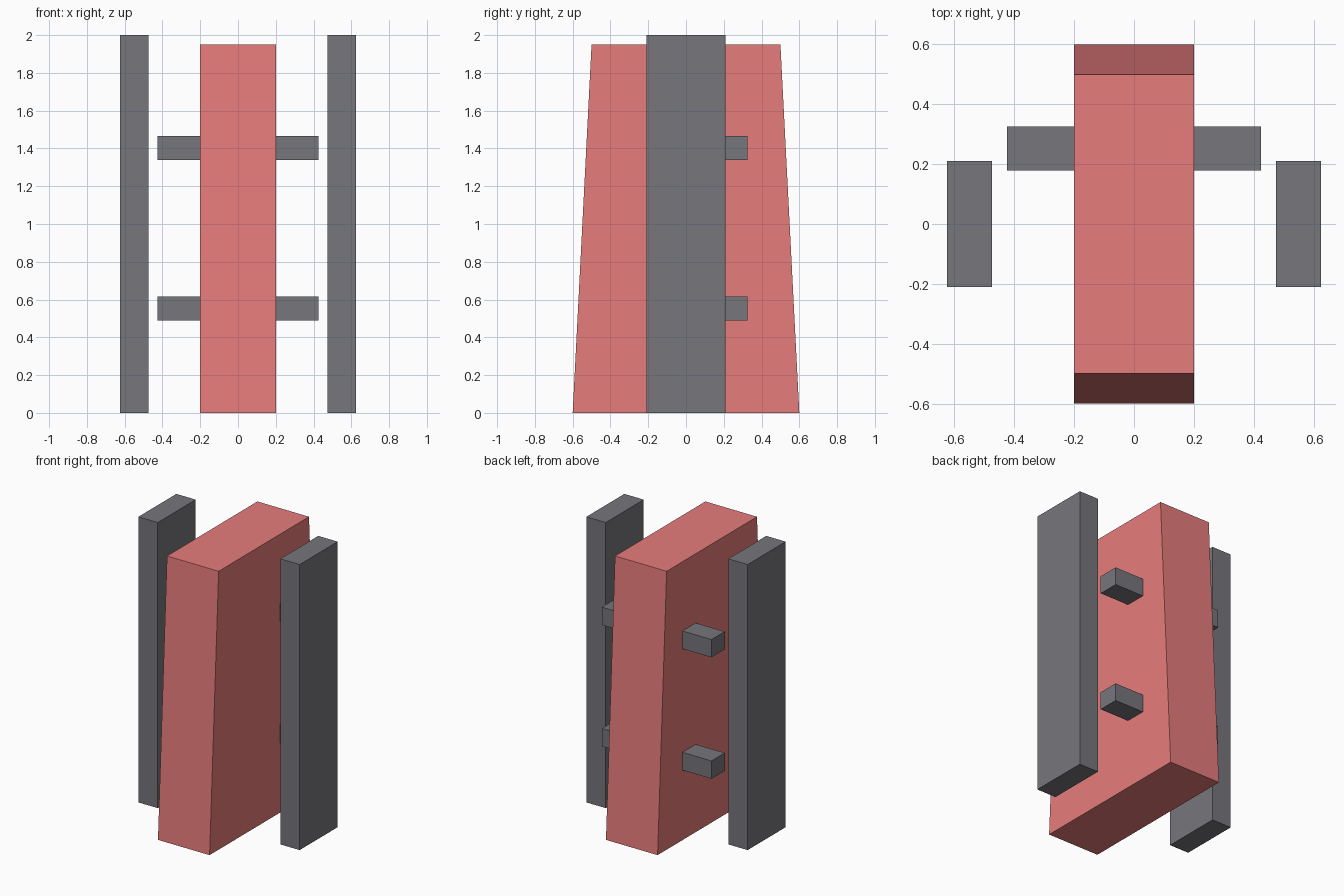
import bpy
import bmesh

cube = bpy.data.objects.get("Cube")
if cube:
    bpy.data.objects.remove(cube, do_unlink=True)


def make_material(name, rgb):
    mat = bpy.data.materials.new(name)
    mat.use_nodes = True
    color = (*rgb, 1.0)
    mat.diffuse_color = color
    mat.node_tree.nodes["Principled BSDF"].inputs["Base Color"].default_value = color
    return mat


red = make_material("muted_red", (0.8, 0.2, 0.2))
grey = make_material("dark_grey", (0.183, 0.181, 0.2))


def box(name, low, high, mat, top_taper=1.0):
    """Box between two corners; top_taper narrows the top in depth."""
    bm = bmesh.new()
    bmesh.ops.create_cube(bm, size=1)
    center = [(a + b) / 2 for a, b in zip(low, high)]
    size = [b - a for a, b in zip(low, high)]
    for v in bm.verts:
        if v.co.z > 0:
            v.co.y *= top_taper
        v.co = [c * s for c, s in zip(v.co, size)]
    mesh = bpy.data.meshes.new(name)
    bm.to_mesh(mesh)
    bm.free()
    mesh.materials.append(mat)
    obj = bpy.data.objects.new(name, mesh)
    obj.location = center
    bpy.context.collection.objects.link(obj)
    return obj


# Tapered central slab
box("tapered_slab", (-0.2, -0.6, 0), (0.2, 0.6, 1.95), red, top_taper=5 / 6)

for side, sign in (("left", 1), ("right", -1)):
    # Free-standing side post
    xs = sorted((sign * 0.475, sign * 0.625))
    box(f"{side}_post", (xs[0], -0.21, 0), (xs[1], 0.21, 2), grey)

    # Pegs standing out of the slab sides
    xs = sorted((sign * 0.19, sign * 0.425))
    for level, z in (("lower", 0.49), ("upper", 1.34)):
        box(f"{side}_{level}_peg", (xs[0], 0.178, z), (xs[1], 0.325, z + 0.125), grey)
